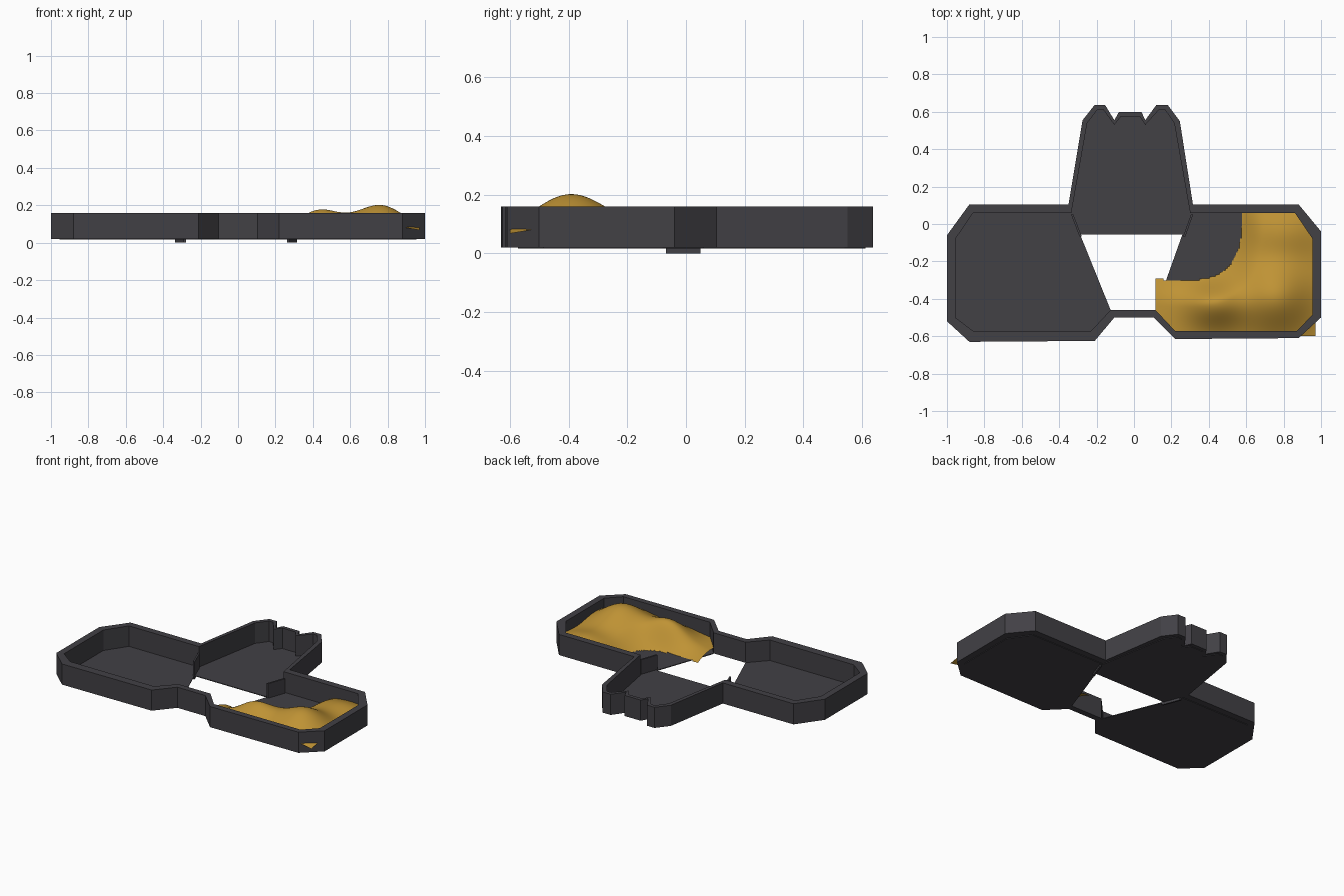
import bpy, bmesh, math
from mathutils import Vector

if "Cube" in bpy.data.objects:
    bpy.data.objects.remove(bpy.data.objects["Cube"])

def material(name, rgb):
    m = bpy.data.materials.new(name)
    m.diffuse_color = (*rgb, 1)
    m.use_nodes = True
    m.node_tree.nodes["Principled BSDF"].inputs["Base Color"].default_value = m.diffuse_color
    return m

GREY = material("dark grey", (0.054, 0.052, 0.06))
GOLD = material("gold", (0.52, 0.29, 0.035))

def finish(name, bm, mat):
    bmesh.ops.recalc_face_normals(bm, faces=bm.faces)
    me = bpy.data.meshes.new(name)
    bm.to_mesh(me)
    bm.free()
    me.materials.append(mat)
    ob = bpy.data.objects.new(name, me)
    bpy.context.collection.objects.link(ob)
    return ob

# Wall outlines, counter-clockwise from the left inner junction
OUTER = [(-.35, .105), (-.88, .105), (-1, -.06), (-1, -.52), (-.88, -.63), (-.21, -.625),
         (-.105, -.5), (.105, -.5), (.22, -.615), (.88, -.61), (1, -.5), (1, -.04),
         (.88, .105), (.315, .105), (.245, .55), (.18, .637), (.12, .637), (.06, .555),
         (.04, .6), (-.08, .6), (-.105, .555), (-.155, .637), (-.21, .637), (-.275, .555)]
INNER = [(-.335, .06), (-.86, .06), (-.955, -.08), (-.955, -.5), (-.86, -.572), (-.23, -.572),
         (-.125, -.46), (.115, -.46), (.22, -.572), (.87, -.572), (.955, -.485), (.955, -.08),
         (.86, .06), (.3, .06), (.215, .54), (.165, .612), (.135, .612), (.06, .53),
         (.03, .575), (-.07, .575), (-.105, .53), (-.165, .612), (-.195, .612), (-.25, .54)]
LOW, HIGH = 0.02, 0.16

# Continuous tray wall
bm = bmesh.new()
rings = [[bm.verts.new((x, y, z)) for x, y in pts]
         for pts, z in ((OUTER, LOW), (OUTER, HIGH), (INNER, HIGH), (INNER, LOW))]
n = len(OUTER)
for k in range(4):
    a, b = rings[k], rings[(k + 1) % 4]
    for i in range(n):
        j = (i + 1) % n
        bm.faces.new((a[i], a[j], b[j], b[i]))
finish("tray_wall", bm, GREY)

def slab(name, pts, z0, z1):
    bm = bmesh.new()
    f = bm.faces.new([bm.verts.new((x, y, z0)) for x, y in pts])
    r = bmesh.ops.extrude_face_region(bm, geom=[f])
    for v in r["geom"]:
        if isinstance(v, bmesh.types.BMVert):
            v.co.z = z1
    return finish(name, bm, GREY)

# Floors of the three compartments
slab("left_floor", INNER[0:7], 0.016, 0.021)
slab("right_floor", INNER[7:14], 0.016, 0.021)
slab("rear_floor", INNER[13:] + [INNER[0], (-.29, -.055), (.27, -.055)], 0.016, 0.021)

# Short upright plates at the compartment junctions
for side, top, bot in (("left", (-.33, .05), (-.285, -.068)), ("right", (.31, .05), (.268, -.068))):
    w = 0.006
    slab(side + "_divider", [(top[0] - w, top[1]), (bot[0] - w, bot[1]),
                             (bot[0] + w, bot[1]), (top[0] + w, top[1])], 0.0, 0.12)

# Heap of loose gold filling in the right compartment
def rim(x, y):
    return (abs((x - .25) / .33) ** 3 + abs(min(0, y - .1) / .4) ** 3) ** (1 / 3)

def bump(x, y, cx, cy, sx, sy):
    return math.exp(-((x - cx) / sx) ** 2 - ((y - cy) / sy) ** 2)

bm = bmesh.new()
NX, NY = 80, 62
grid = []
for j in range(NY + 1):
    y = -.6 + .66 * j / NY
    row = []
    for i in range(NX + 1):
        x = .115 + .855 * i / NX
        t = max(0, min(1, (rim(x, y) - 1) / .35))
        t = t * (2 - t)
        h = (.035 + .145 * bump(x, y, .76, -.39, .19, .19)
             + .115 * bump(x, y, .43, -.42, .16, .13)
             + .06 * bump(x, y, .8, -.04, .2, .14))
        row.append(bm.verts.new((x, y, .02 + t * h)))
    grid.append(row)
for j in range(NY):
    for i in range(NX):
        c = (grid[j][i].co + grid[j + 1][i + 1].co) / 2
        if rim(c.x, c.y) > 1:
            bm.faces.new((grid[j][i], grid[j][i + 1], grid[j + 1][i + 1], grid[j + 1][i]))
# trim the corners that the chamfered wall would expose
for p, q in ((INNER[7], INNER[8]), (INNER[11], INNER[12])):
    no = Vector((q[1] - p[1], p[0] - q[0], 0))
    bmesh.ops.bisect_plane(bm, geom=bm.verts[:] + bm.edges[:] + bm.faces[:],
                           plane_co=(p[0], p[1], 0), plane_no=no, clear_outer=True)
bmesh.ops.delete(bm, geom=[v for v in bm.verts if not v.link_faces], context="VERTS")
heap = finish("gold_heap", bm, GOLD)
for p in heap.data.polygons:
    p.use_smooth = True
